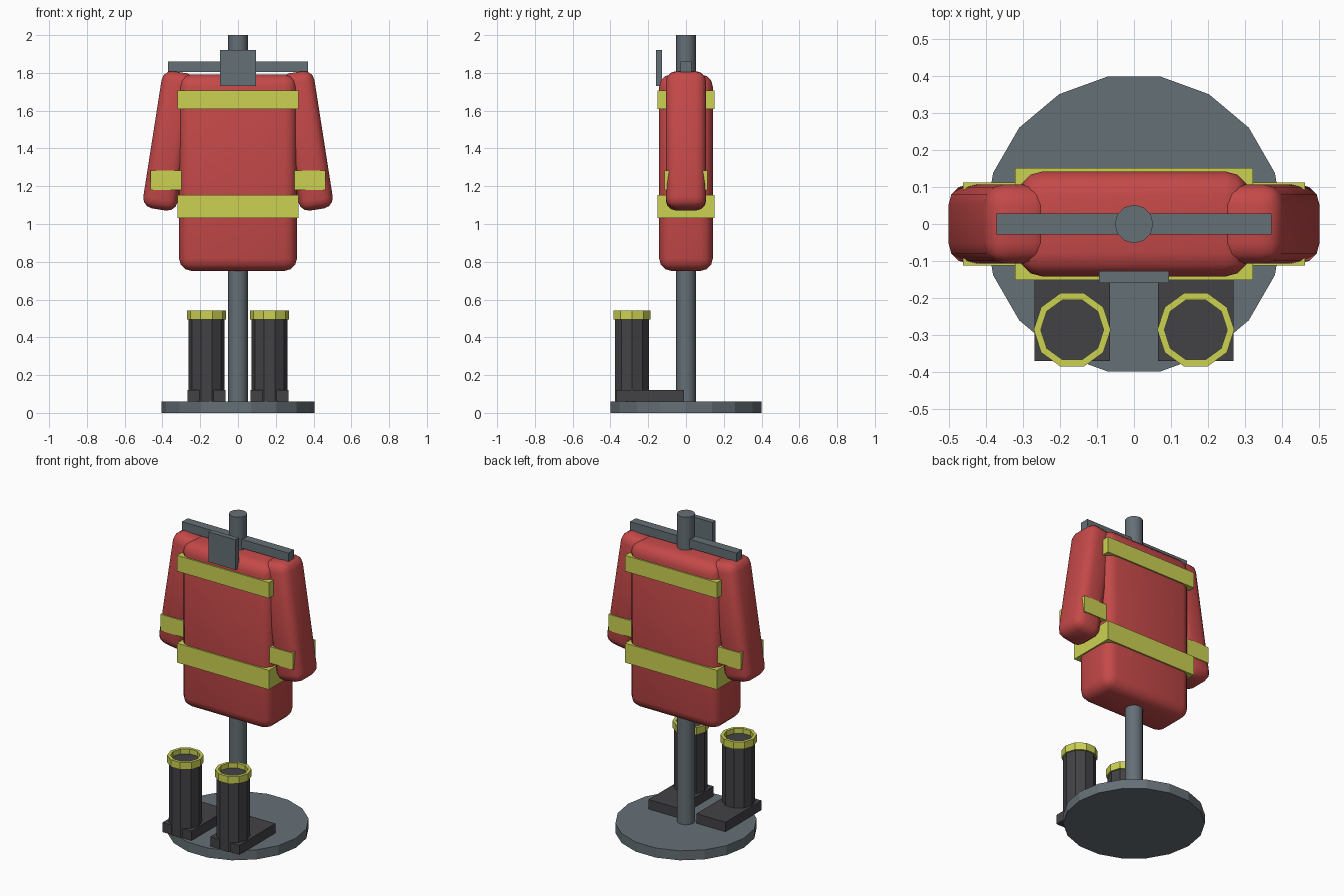
import bpy, bmesh, math
from mathutils import Matrix

cube = bpy.data.objects.get("Cube")
if cube:
    bpy.data.objects.remove(cube, do_unlink=True)


def material(name, rgb):
    m = bpy.data.materials.new(name)
    m.use_nodes = True
    m.diffuse_color = (*rgb, 1)
    m.node_tree.nodes["Principled BSDF"].inputs["Base Color"].default_value = (*rgb, 1)
    return m


RED = material("coat_red", (0.56, 0.066, 0.066))
YELLOW = material("reflective_yellow", (0.60, 0.64, 0.085))
GREY = material("metal_grey", (0.13, 0.16, 0.18))
BLACK = material("rubber_black", (0.055, 0.053, 0.058))


def finish(name, bm, mat, smooth=False):
    mesh = bpy.data.meshes.new(name)
    bmesh.ops.recalc_face_normals(bm, faces=bm.faces)
    bm.to_mesh(mesh)
    bm.free()
    mesh.materials.append(mat)
    obj = bpy.data.objects.new(name, mesh)
    bpy.context.collection.objects.link(obj)
    if smooth:
        bpy.ops.object.select_all(action="DESELECT")
        bpy.context.view_layer.objects.active = obj
        obj.select_set(True)
        bpy.ops.object.shade_smooth_by_angle(angle=math.radians(40))
    return obj


def box(name, size, center, mat, bevel=0, tilt=0):
    bm = bmesh.new()
    bmesh.ops.create_cube(bm, size=1)
    bmesh.ops.scale(bm, vec=size, verts=bm.verts)
    if bevel:
        bmesh.ops.bevel(bm, geom=bm.edges[:], offset=bevel, segments=3,
                        profile=0.5, affect="EDGES")
    bmesh.ops.transform(bm, verts=bm.verts,
                        matrix=Matrix.Translation(center) @ Matrix.Rotation(tilt, 4, "Y"))
    return finish(name, bm, mat, smooth=bool(bevel))


def lathe(name, profile, sides, x, y, mat, closed=False, smooth=False):
    """Turn (radius, z) points round a vertical axis; open profiles get end caps."""
    bm = bmesh.new()
    rings = [[bm.verts.new((x + r * math.cos(math.tau * i / sides),
                            y + r * math.sin(math.tau * i / sides), z))
              for i in range(sides)] for r, z in profile]
    pairs = list(zip(rings, rings[1:]))
    if closed:
        pairs.append((rings[-1], rings[0]))
    else:
        bm.faces.new(rings[0])
        bm.faces.new(rings[-1])
    for a, b in pairs:
        for i in range(sides):
            j = (i + 1) % sides
            bm.faces.new((a[i], a[j], b[j], b[i]))
    return finish(name, bm, mat, smooth)


# Stand
lathe("base_disc", [(0.405, 0), (0.405, 0.06)], 18, 0, 0, GREY)
lathe("pole", [(0.052, 0.03), (0.052, 2.0)], 12, 0, 0, GREY, smooth=True)
box("hanger_bar", (0.742, 0.056, 0.055), (0, 0, 1.8325), GREY)
box("front_plate", (0.19, 0.033, 0.19), (0, -0.143, 1.825), GREY)

# Coat body with its two wrap-around bands
box("coat_body", (0.624, 0.284, 1.04), (0, 0, 1.272), RED, bevel=0.065)
box("chest_band", (0.642, 0.302, 0.10), (0, 0, 1.658), YELLOW)
box("waist_band", (0.642, 0.302, 0.122), (0, 0, 1.093), YELLOW)

# Sleeves and boots, mirrored
for side, s in (("left", 1), ("right", -1)):
    box(side + "_sleeve", (0.184, 0.214, 0.735), (s * 0.362, 0, 1.44), RED,
        bevel=0.055, tilt=-s * 0.155)
    box(side + "_cuff_band", (0.165, 0.225, 0.104), (s * 0.38, 0, 1.232), YELLOW)
    bx, by = s * 0.167, -0.286
    box(side + "_boot_sole", (0.203, 0.36, 0.06), (bx, -0.19, 0.09), BLACK)
    lathe(side + "_boot_shaft", [(0.095, 0.06), (0.095, 0.51)], 10, bx, by, BLACK)
    lathe(side + "_boot_rim", [(0.104, 0.495), (0.104, 0.541), (0.085, 0.541), (0.085, 0.495)],
          10, bx, by, YELLOW, closed=True)
